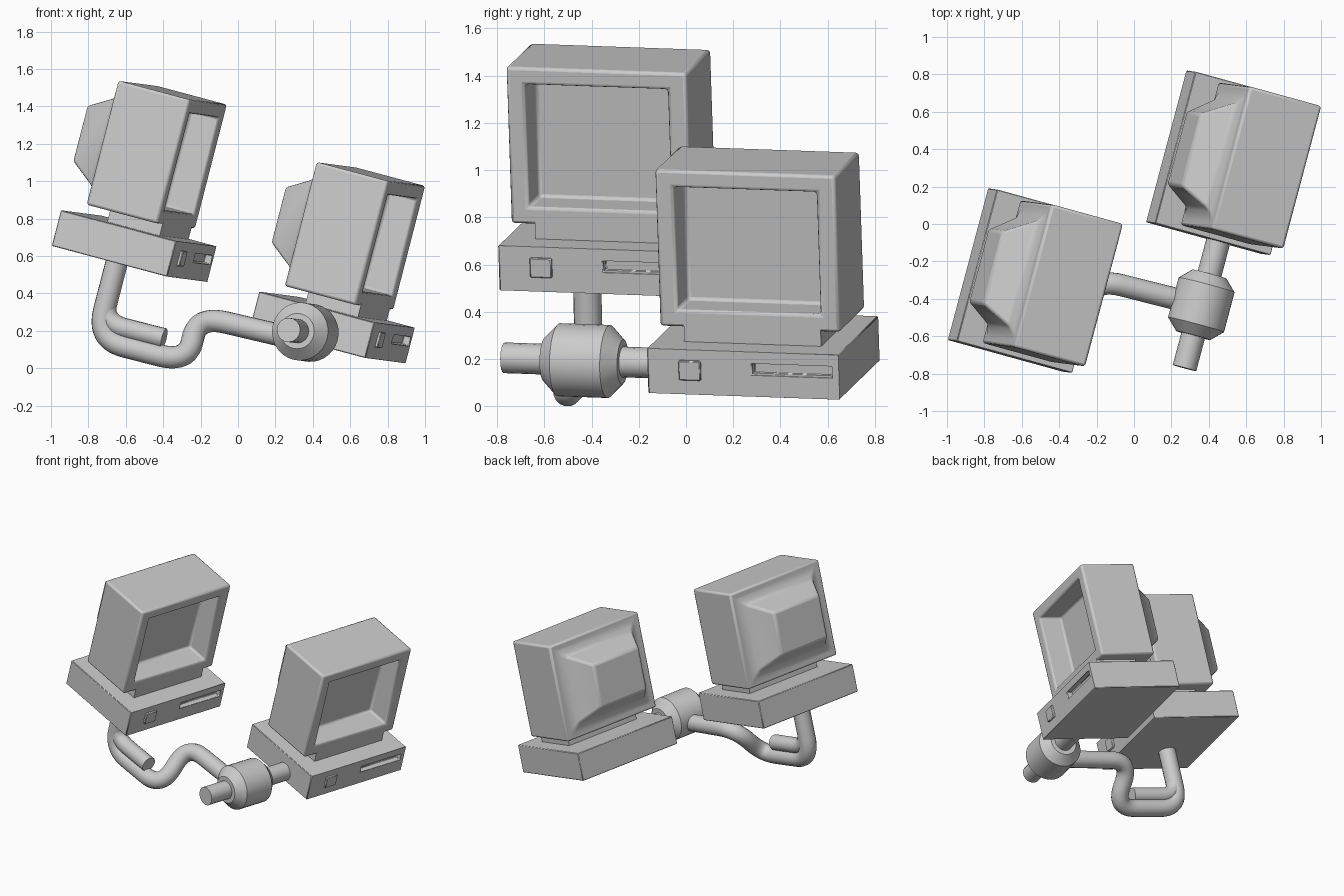
import bpy, bmesh, math
from mathutils import Vector, Matrix

if "Cube" in bpy.data.objects:
    bpy.data.objects.remove(bpy.data.objects["Cube"])

# Shared tilted frame: F = screen direction, S = sideways, U = up
S = Vector((0.257, 0.966, -0.034)).normalized()
F = Vector((0.938, -0.241, -0.25))
F = (F - S * F.dot(S)).normalized()
U = F.cross(S)


def frame(origin):
    return Matrix.Translation(origin) @ Matrix((F, S, U)).transposed().to_4x4()


def finish(ob, bevel=0, segments=2):
    if bevel:
        m = ob.modifiers.new("bevel", 'BEVEL')
        m.width, m.segments, m.limit_method = bevel, segments, 'ANGLE'
        m.angle_limit = math.radians(30)
    bpy.ops.object.select_all(action='DESELECT')
    ob.select_set(True)
    bpy.context.view_layer.objects.active = ob
    bpy.ops.object.shade_smooth_by_angle(angle=math.radians(35))
    return ob


def loft(name, rings, matrix, bevel=0, segments=2):
    """Rectangular rings (f, s0, s1, u0, u1) joined in order, ends capped."""
    bm = bmesh.new()
    loops = [[bm.verts.new((f, s, u)) for s, u in ((s0, u0), (s1, u0), (s1, u1), (s0, u1))]
             for f, s0, s1, u0, u1 in rings]
    for a, b in zip(loops, loops[1:]):
        for i in range(4):
            j = (i + 1) % 4
            bm.faces.new((a[i], a[j], b[j], b[i]))
    bm.faces.new(loops[0])
    bm.faces.new(loops[-1][::-1])
    bmesh.ops.recalc_face_normals(bm, faces=bm.faces)
    me = bpy.data.meshes.new(name)
    bm.to_mesh(me)
    bm.free()
    ob = bpy.data.objects.new(name, me)
    bpy.context.collection.objects.link(ob)
    ob.matrix_world = matrix
    return finish(ob, bevel, segments)


def pipe(name, corners, radius, fillet):
    """Round tube along a path with filleted corners."""
    pts = [Vector(c) for c in corners]
    path = [pts[0]]
    for p, c, n in zip(pts, pts[1:], pts[2:]):
        a = c + (p - c).normalized() * min(fillet, (p - c).length * 0.48)
        b = c + (n - c).normalized() * min(fillet, (n - c).length * 0.48)
        for i in range(11):
            t = i / 10
            path.append(a * (1 - t) ** 2 + c * 2 * t * (1 - t) + b * t * t)
    path.append(pts[-1])
    cu = bpy.data.curves.new(name, 'CURVE')
    cu.dimensions = '3D'
    cu.bevel_depth, cu.bevel_resolution, cu.use_fill_caps = radius, 6, True
    sp = cu.splines.new('POLY')
    sp.points.add(len(path) - 1)
    for q, v in zip(sp.points, path):
        q.co = (*v, 1)
    ob = bpy.data.objects.new(name, cu)
    bpy.context.collection.objects.link(ob)
    bpy.ops.object.select_all(action='DESELECT')
    ob.select_set(True)
    bpy.context.view_layer.objects.active = ob
    bpy.ops.object.convert(target='MESH')
    return finish(bpy.context.object)


def computer(side, origin):
    m = frame(origin)
    # case with recessed disk slot
    loft(side + "_case", [(-0.04, 0.46, 0.81, 0.095, 0.145), (0, 0.46, 0.81, 0.095, 0.145),
                          (0, 0, 0.84, 0, 0.197), (-0.66, 0, 0.84, 0, 0.197)], m, 0.004, 1)
    loft(side + "_power_button", [(0.015, 0.14, 0.235, 0.065, 0.15),
                                  (-0.02, 0.14, 0.235, 0.065, 0.15)], m, 0.004, 1)
    loft(side + "_neck", [(-0.13, 0.13, 0.73, 0.18, 0.28), (-0.43, 0.13, 0.73, 0.18, 0.28)], m)
    # monitor: recessed screen, shell, rear skirt and tapered tube housing
    loft(side + "_monitor", [(-0.30, 0.105, 0.73, 0.335, 0.87), (-0.13, 0.105, 0.73, 0.335, 0.87),
                             (-0.13, 0.025, 0.815, 0.26, 0.945), (-0.54, 0.025, 0.815, 0.26, 0.945),
                             (-0.54, 0.075, 0.765, 0.31, 0.895), (-0.565, 0.125, 0.715, 0.36, 0.845),
                             (-0.72, 0.21, 0.61, 0.46, 0.765)], m, 0.014)


computer("left", (-0.38, -0.79, 0.49))
computer("right", (0.68, -0.16, 0.055))

# Cross rod into the right case, with a chamfered drum around it
rod_end = Vector((0.27, -0.77, 0.205))
pipe("cross_rod", [rod_end, rod_end + S * 0.76], 0.065, 0)
bpy.ops.mesh.primitive_cylinder_add(vertices=32, radius=0.155, depth=0.34)
drum = bpy.context.object
drum.name = "drum"
drum.matrix_world = frame(rod_end + S * 0.35) @ Matrix.Rotation(-math.pi / 2, 4, 'X')
finish(drum, 0.06, 1)

# Bent arm from the left case down, around the loop and across to the drum
pipe("bent_arm", [(-0.645, -0.42, 0.58), (-0.755, -0.41, 0.155), (-0.27, -0.53, 0.03),
                  (-0.215, -0.29, 0.28), (0.36, -0.435, 0.145)], 0.06, 0.16)
# Short stub branching inward above the loop
pipe("arm_stub", [(-0.665, -0.42, 0.5), (-0.73, -0.41, 0.245), (-0.395, -0.495, 0.16)], 0.055, 0.13)
